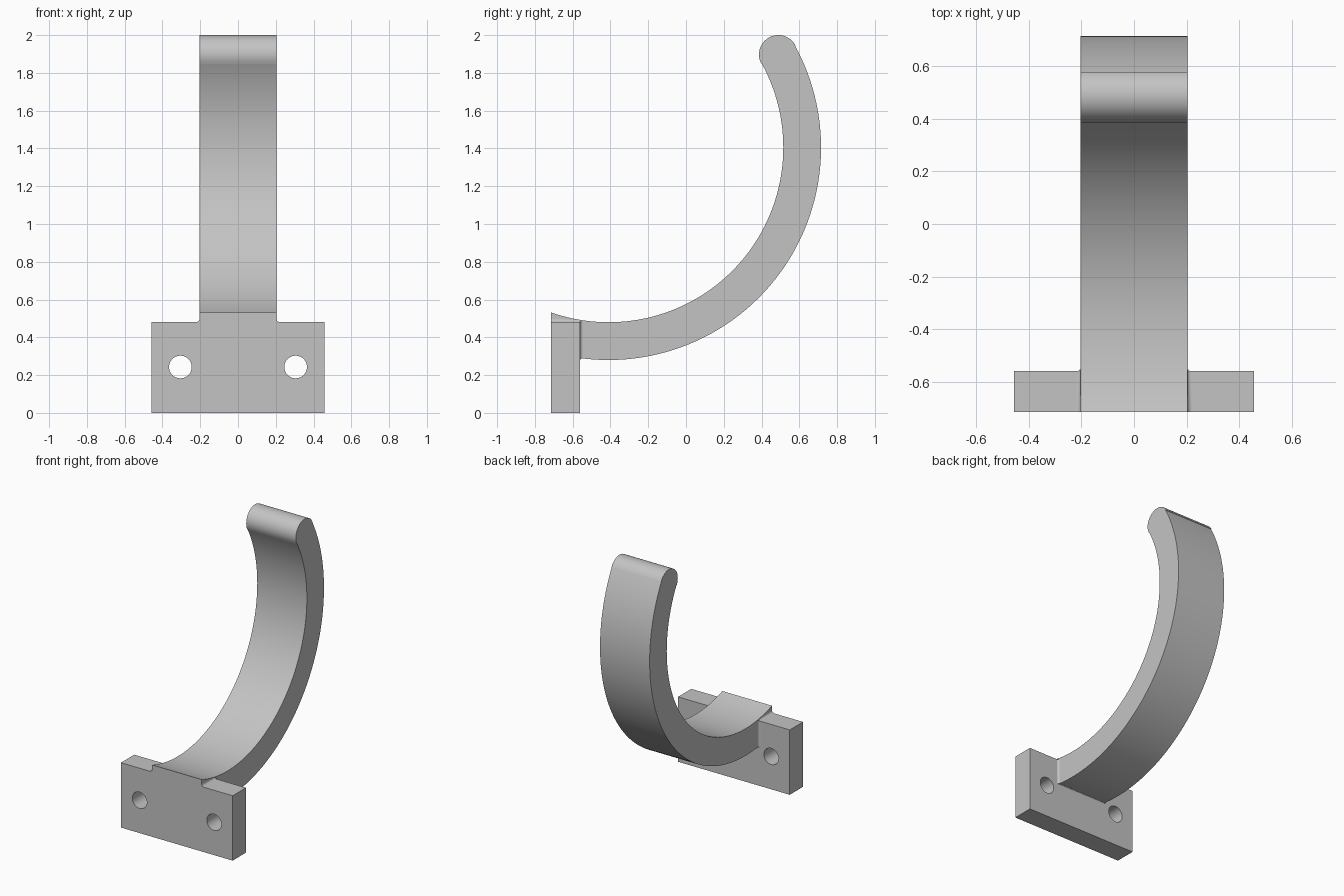
import bpy
import bmesh
from math import sin, cos, asin, acos, pi, radians
from mathutils import Vector

cube = bpy.data.objects.get("Cube")
if cube:
    bpy.data.objects.remove(cube, do_unlink=True)

grey = bpy.data.materials.new("plain_grey")
grey.use_nodes = True
grey.diffuse_color = (0.55, 0.55, 0.55, 1)
grey.node_tree.nodes["Principled BSDF"].inputs["Base Color"].default_value = grey.diffuse_color

FRONT, BACK, TOP = -0.715, -0.56, 0.48   # mounting plate limits
HALF = 0.203                             # half width of the arm
CY, CZ, R_IN, R_OUT = -0.41, 1.405, 0.925, 1.125


def make_object(name, bm):
    bmesh.ops.recalc_face_normals(bm, faces=bm.faces)
    mesh = bpy.data.meshes.new(name)
    bm.to_mesh(mesh)
    bm.free()
    mesh.materials.append(grey)
    obj = bpy.data.objects.new(name, mesh)
    bpy.context.collection.objects.link(obj)
    return obj


def loft(name, start, end):
    """Solid between two matching outlines."""
    bm = bmesh.new()
    a = [bm.verts.new(p) for p in start]
    b = [bm.verts.new(p) for p in end]
    bm.faces.new(a)
    bm.faces.new(b[::-1])
    for i in range(len(a)):
        j = (i + 1) % len(a)
        bm.faces.new((a[j], a[i], b[i], b[j]))
    return make_object(name, bm)


def smooth(obj):
    bpy.ops.object.select_all(action='DESELECT')
    obj.select_set(True)
    bpy.context.view_layer.objects.active = obj
    bpy.ops.object.shade_smooth_by_angle(angle=radians(30))


def arc(cy, cz, r, a0, a1, n):
    steps = [a0 + (a1 - a0) * i / n for i in range(n + 1)]
    return [(cy + r * cos(a), cz + r * sin(a)) for a in steps]


# Curved arm with a round tip and a lip resting on the plate
tip = radians(28.7)
mid, tip_r = (R_IN + R_OUT) / 2, (R_OUT - R_IN) / 2
outer_start = -acos((BACK - CY) / R_OUT)
inner_start = -acos((FRONT - CY) / R_IN)
profile = arc(CY, CZ, R_OUT, outer_start, tip, 72)
profile += arc(CY + mid * cos(tip), CZ + mid * sin(tip), tip_r * 1.03,
               tip, tip + pi, 20)
profile += arc(CY, CZ, R_IN, tip, inner_start, 72)
profile += [(FRONT, TOP), (BACK, TOP)]
arm = loft("hook_arm", [(-HALF, y, z) for y, z in profile],
           [(HALF, y, z) for y, z in profile])
smooth(arm)

# Mounting plate with two screw holes
corners = [(-0.457, 0), (0.457, 0), (0.457, TOP), (-0.457, TOP)]
plate = loft("mounting_plate", [(x, FRONT, z) for x, z in corners],
             [(x, BACK, z) for x, z in corners])
for side in (-1, 1):
    ring = [(side * 0.305 + x, 0.243 + z) for x, z in arc(0, 0, 0.06, 0, 2 * pi, 40)[:-1]]
    cutter = loft("hole_cutter", [(x, FRONT - 0.1, z) for x, z in ring],
                  [(x, BACK + 0.1, z) for x, z in ring])
    cutter.hide_render = True
    cut = plate.modifiers.new("screw_hole", 'BOOLEAN')
    cut.operation, cut.solver, cut.object = 'DIFFERENCE', 'EXACT', cutter
    bpy.context.view_layer.objects.active = plate
    bpy.ops.object.modifier_apply(modifier=cut.name)
    bpy.data.objects.remove(cutter, do_unlink=True)
smooth(plate)


def fillet(name, p0, p1, u, v, r0, r1):
    """Concave corner strip from p0 to p1 between directions u and v."""
    u, v = Vector(u), Vector(v)
    shape = [(0, 0)] + arc(1, 1, 1, 1.5 * pi, pi, 8)
    ends = [[Vector(p) + r * (a * u + b * v) for a, b in shape]
            for p, r in ((p0, r0), (p1, r1))]
    smooth(loft(name, *ends))


# Small fillets where the arm meets the plate
low = CZ + R_OUT * sin(outer_start)
for side, label in ((1, "left"), (-1, "right")):
    x = side * HALF
    fillet(label + "_top_fillet", (x, FRONT, TOP), (x, BACK, TOP),
           (side, 0, 0), (0, 0, 1), 0.02, 0.012)
    fillet(label + "_back_fillet", (x, BACK, low), (x, BACK, TOP),
           (side, 0, 0), (0, 1, 0), 0.015, 0.015)
fillet("lower_fillet", (-HALF, BACK, low), (HALF, BACK, low),
       (0, 0, -1), (0, 1, 0), 0.012, 0.012)
